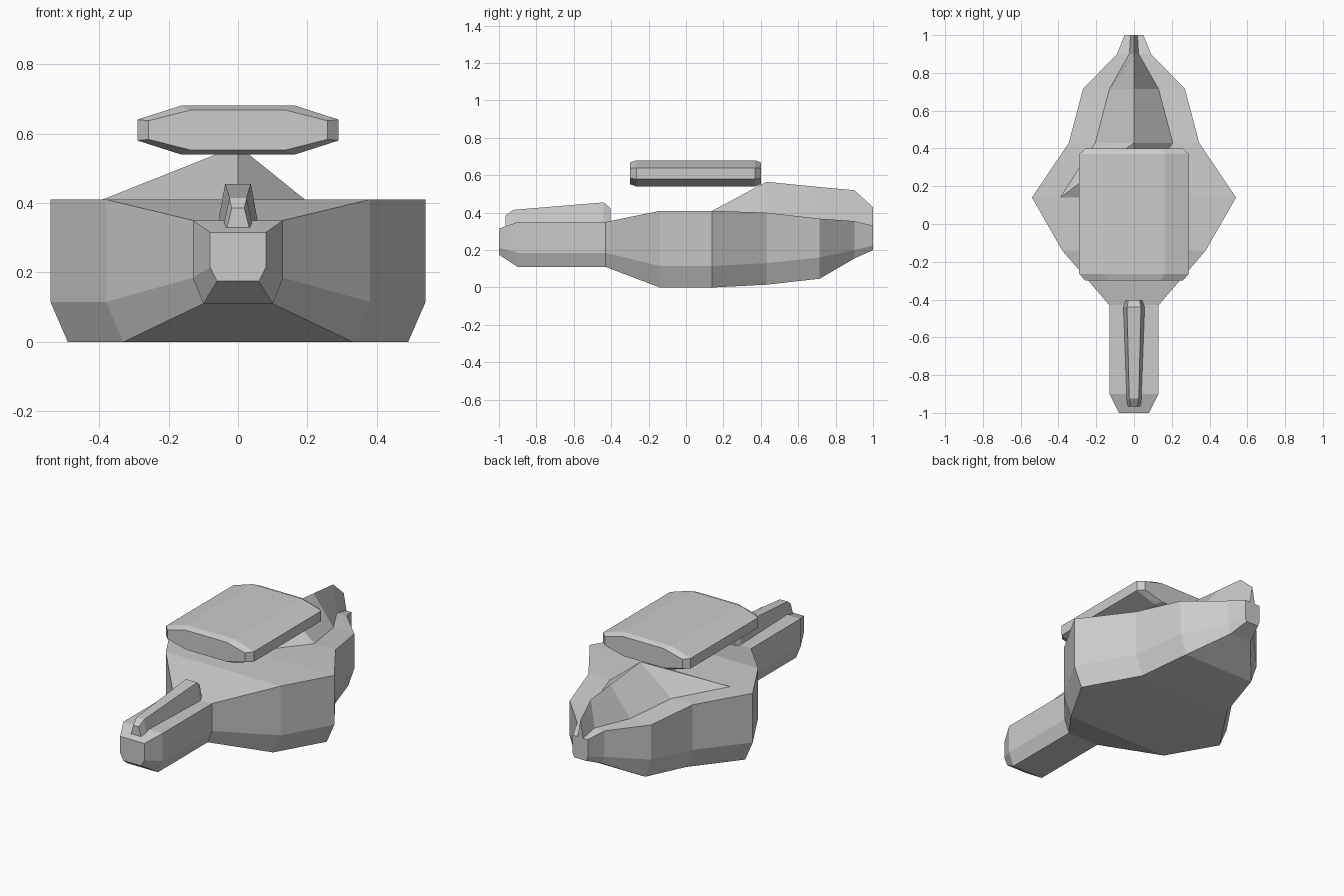
import bpy, bmesh

if "Cube" in bpy.data.objects:
    bpy.data.objects.remove(bpy.data.objects["Cube"])


def loft(name, rings, splits=()):
    """Bridge equal-sized rings of points, cap both ends, cut chosen quads along a diagonal."""
    bm = bmesh.new()
    vs = [[bm.verts.new(p) for p in r] for r in rings]
    n = len(vs[0])
    for a, b in zip(vs, vs[1:]):
        for i in range(n):
            j = (i + 1) % n
            quad = (a[i], a[j], b[j], b[i])
            cut = next(((p, q) for p, q in splits
                        if vs[p[0]][p[1]] in quad and vs[q[0]][q[1]] in quad), None)
            if cut:
                p, q = (vs[k[0]][k[1]] for k in cut)
                for o in quad:
                    if o not in (p, q):
                        k = quad.index(o)
                        bm.faces.new((quad[k - 1], o, quad[(k + 1) % 4]))
            else:
                bm.faces.new(quad)
    bm.faces.new(vs[0])
    bm.faces.new(vs[-1])
    bmesh.ops.recalc_face_normals(bm, faces=bm.faces)
    me = bpy.data.meshes.new(name)
    bm.to_mesh(me)
    bm.free()
    ob = bpy.data.objects.new(name, me)
    bpy.context.collection.objects.link(ob)
    return ob


# Hull with rear fin: y, half width, bottom half width, z top, z side, z bottom, fin half width, fin peak
hull = [
    (-1.0, .08, .06, .315, .215, .175, .04, .315),
    (-.90, .13, .10, .35, .185, .11, .07, .35),
    (-.43, .13, .10, .35, .185, .11, .07, .35),
    (-.14, .38, .33, .41, .115, 0, .27, .41),
    (.14, .54, .49, .41, .115, 0, .39, .41),
    (.43, .345, .30, .40, .13, .015, .205, .565),
    (.715, .27, .23, .368, .16, .047, .13, .537),
    (.90, .09, .07, .355, .20, .155, .025, .52),
    (1.0, .05, .04, .33, .225, .20, .018, .43),
]
rings = [[(-w, y, zt), (-f, y, zt), (0, y, zp), (f, y, zt), (w, y, zt),
          (w, y, zm), (wb, y, zb), (-wb, y, zb), (-w, y, zm)]
         for y, w, wb, zt, zm, zb, f, zp in hull]
loft("hull", rings, [((4, 1), (5, 2)), ((4, 2), (5, 3))])

# Raised ridge on the neck: y, base half width, top half width, z base, z top
ridge = [(-.965, .032, .018, .33, .385), (-.925, .042, .025, .33, .415),
         (-.44, .06, .037, .33, .455), (-.405, .048, .03, .33, .425)]
loft("neck_ridge", [[(-b, y, z0), (b, y, z0), (t, y, z1), (-t, y, z1)]
                    for y, b, t, z0, z1 in ridge])

# Floating plate with chamfered ends: y, half width, flat half width, half height, edge half height
plate = [(-.30, .257, .135, .058, .027), (-.265, .29, .165, .07, .03),
         (.37, .29, .165, .07, .03), (.40, .257, .135, .058, .027)]
loft("floating_plate", [[(-w, y, .61 + e), (-f, y, .61 + h), (f, y, .61 + h), (w, y, .61 + e),
                         (w, y, .61 - e), (f, y, .61 - h), (-f, y, .61 - h), (-w, y, .61 - e)]
                        for y, w, f, h, e in plate])
